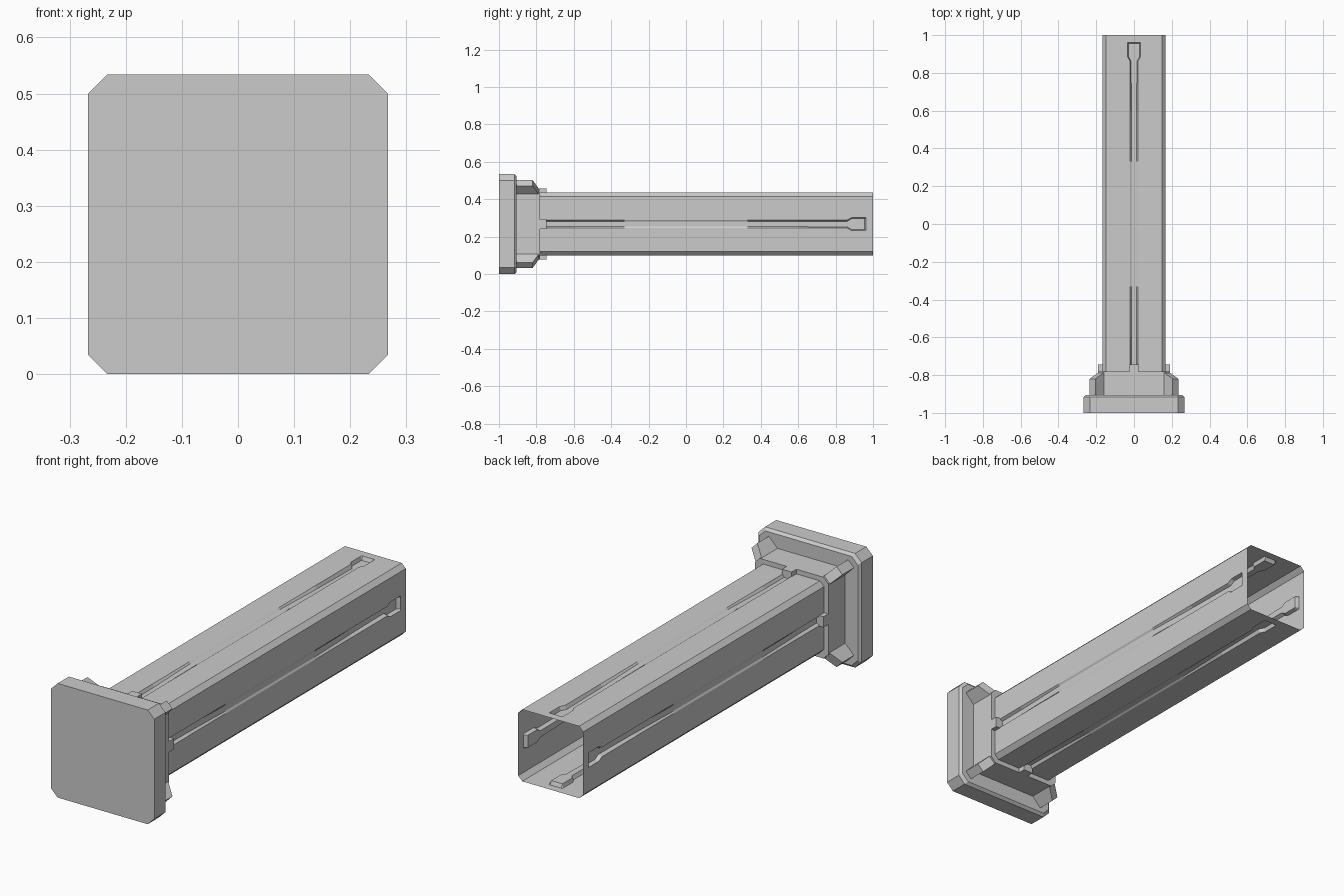
import bpy, bmesh, math
from mathutils import Matrix, Vector

if "Cube" in bpy.data.objects:
    bpy.data.objects.remove(bpy.data.objects["Cube"])

CZ = 0.267  # height of the long axis


def loft(name, rings, turns=(0,), caps=True):
    """Skin a list of closed rings of (x, y, z about the axis); repeat at quarter turns."""
    bm = bmesh.new()
    for t in turns:
        rot = Matrix.Rotation(t * math.pi / 2, 3, 'Y')
        vs = [[bm.verts.new(rot @ Vector(p)) for p in r] for r in rings]
        n = len(vs[0])
        for a, b in zip(vs, vs[1:]):
            for i in range(n):
                j = (i + 1) % n
                bm.faces.new((a[i], a[j], b[j], b[i]))
        if caps:
            bm.faces.new(vs[0])
            bm.faces.new(vs[-1])
    bmesh.ops.recalc_face_normals(bm, faces=bm.faces)
    me = bpy.data.meshes.new(name)
    bm.to_mesh(me)
    bm.free()
    ob = bpy.data.objects.new(name, me)
    ob.location.z = CZ
    bpy.context.collection.objects.link(ob)
    return ob


def quarter_ring(side, y):
    """Repeat one side's (u, offset) points around the four sides."""
    pts = []
    for k in range(4):
        c, s = (1, 0, -1, 0)[k], (0, 1, 0, -1)[k]
        pts += [(c * d - s * u, y, s * d + c * u) for u, d in side]
    return pts


def octagon(half, cut, y):
    return quarter_ring([(cut - half, half), (half - cut, half)], y)


# End plate with a small bevel on its rear edge
loft("end_plate", [octagon(0.267, 0.034, -1.0), octagon(0.267, 0.034, -0.917),
                   octagon(0.255, 0.032, -0.905)])

# Collar around the root of the tube
loft("collar", [octagon(0.19, 0.025, -0.91), octagon(0.19, 0.025, -0.78)])

# Diagonal corner gussets with sloped rear ends
section = [(0.18, 0.15), (0.235, 0.205), (0.205, 0.235), (0.15, 0.18)]
loft("corner_gussets",
     [[(x, -0.91, z) for x, z in section],
      [(x, y, z) for (x, z), y in zip(section, (-0.78, -0.82, -0.82, -0.78))]],
     turns=range(4))

# Locating tabs in the middle of each side
tab = [(0.15, -0.025), (0.19, -0.025), (0.19, 0.025), (0.15, 0.025)]
loft("locating_tabs", [[(x, y, z) for x, z in tab] for y in (-0.79, -0.745)],
     turns=range(4))

# Open hollow tube; each side carries a groove that fades mid-length and ends in a wide head
# stations: y, groove half width, floor half width, depth
stations = [(-0.9, 0.022, 0.014, 0.015), (-0.6, 0.022, 0.014, 0.013),
            (-0.33, 0.022, 0.014, 0.005), (0.33, 0.022, 0.014, 0.005),
            (0.6, 0.022, 0.014, 0.013), (0.862, 0.022, 0.015, 0.018),
            (0.885, 0.034, 0.029, 0.018), (0.955, 0.034, 0.029, 0.018),
            (0.962, 0.034, 0.029, 0.0), (1.0, 0.034, 0.029, 0.0)]
H, F = 0.168, 0.147
loft("hollow_tube",
     [quarter_ring([(-F, H), (-w, H), (-f, H - d), (f, H - d), (w, H), (F, H)], y)
      for y, w, f, d in stations], caps=False)
